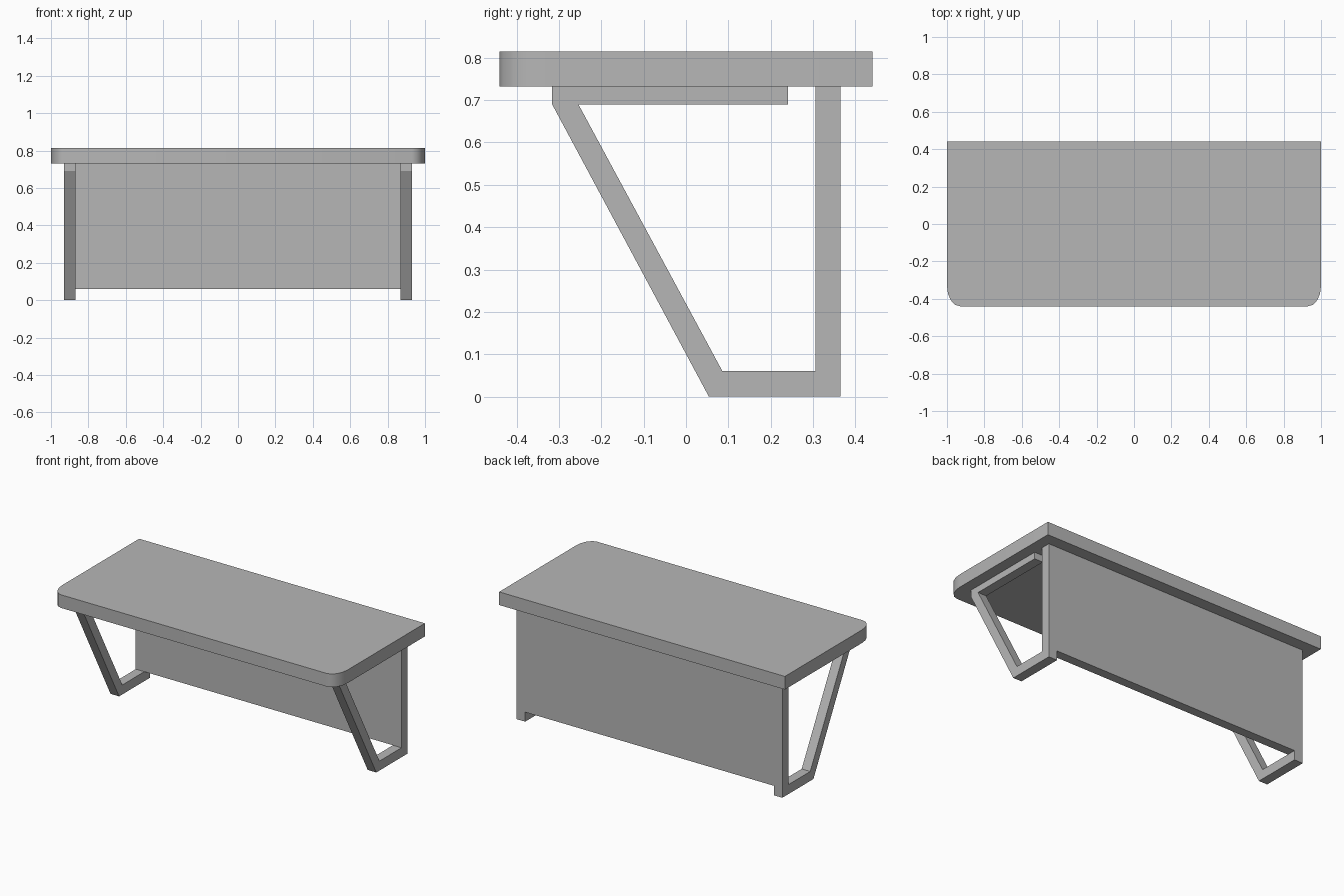
import bpy
import bmesh
import math
from mathutils import Vector

default_cube = bpy.data.objects.get("Cube")
if default_cube:
    bpy.data.objects.remove(default_cube, do_unlink=True)

# Single grey finish
GREY = (0.47, 0.47, 0.47, 1.0)
grey = bpy.data.materials.new("plain_grey")
grey.use_nodes = True
grey.diffuse_color = GREY
grey.node_tree.nodes["Principled BSDF"].inputs["Base Color"].default_value = GREY


def prism(name, outline, offset):
    """Extrude a closed outline of 3D points along an offset."""
    bm = bmesh.new()
    face = bm.faces.new([bm.verts.new(p) for p in outline])
    result = bmesh.ops.extrude_face_region(bm, geom=[face], use_keep_orig=True)
    moved = [v for v in result["geom"] if isinstance(v, bmesh.types.BMVert)]
    bmesh.ops.translate(bm, verts=moved, vec=Vector(offset))
    bmesh.ops.recalc_face_normals(bm, faces=bm.faces)
    mesh = bpy.data.meshes.new(name)
    bm.to_mesh(mesh)
    bm.free()
    mesh.materials.append(grey)
    obj = bpy.data.objects.new(name, mesh)
    bpy.context.collection.objects.link(obj)
    return obj


# Desk top: square back corners, elliptical front corners
HALF_W, HALF_D = 1.0, 0.44
TOP_LOW, TOP_HIGH = 0.732, 0.815
CORNER_X, CORNER_Y, STEPS = 0.07, 0.11, 4
right_corner = []
for i in range(STEPS + 1):
    a = math.pi / 2 * i / STEPS
    right_corner.append((-HALF_W + CORNER_X * (1 - math.cos(a)),
                         -HALF_D + CORNER_Y * (1 - math.sin(a)), TOP_LOW))
left_corner = [(-x, y, z) for x, y, z in reversed(right_corner)]
back = [(HALF_W, HALF_D, TOP_LOW), (-HALF_W, HALF_D, TOP_LOW)]
desk_top = prism("desk_top", right_corner + left_corner + back,
                 (0, 0, TOP_HIGH - TOP_LOW))

# Slanted leg frames: top rail, sloping strut, foot and rear post in one profile
LEG_IN, LEG_OUT = 0.87, 0.93
leg_profile = [(-0.316, TOP_LOW), (-0.316, 0.69), (0.054, 0), (0.365, 0),
               (0.365, TOP_LOW), (0.306, TOP_LOW), (0.306, 0.06),
               (0.086, 0.06), (-0.254, 0.69), (0.241, 0.69), (0.241, TOP_LOW)]
for name, side in (("left_leg_frame", 1), ("right_leg_frame", -1)):
    prism(name, [(side * LEG_IN, y, z) for y, z in leg_profile],
          (side * (LEG_OUT - LEG_IN), 0, 0))

# Back panel, flush with the rear posts
panel_profile = [(0.306, 0.06), (0.365, 0.06), (0.365, TOP_LOW), (0.306, TOP_LOW)]
prism("back_panel", [(-LEG_IN, y, z) for y, z in panel_profile], (2 * LEG_IN, 0, 0))

# Smooth the rounded corners only
bpy.ops.object.select_all(action="DESELECT")
desk_top.select_set(True)
bpy.context.view_layer.objects.active = desk_top
bpy.ops.object.shade_smooth_by_angle(angle=math.radians(40))
